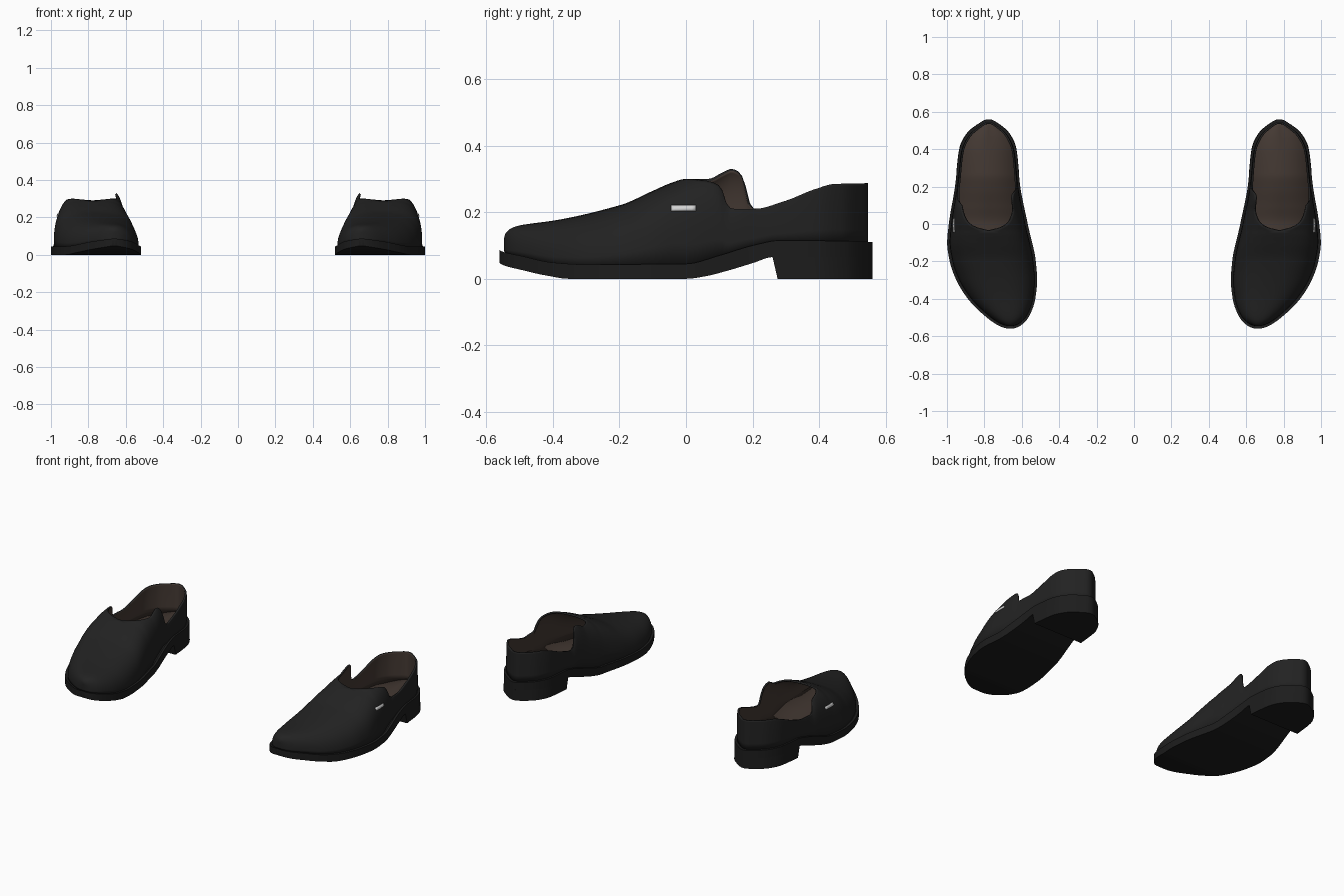
import bpy, bmesh, math

if "Cube" in bpy.data.objects:
    bpy.data.objects.remove(bpy.data.objects["Cube"], do_unlink=True)

LENGTH = 0.56       # half length of the sole
STEPS = 140         # stations from toe to heel
ROWS = 14           # rows from welt to rim


def material(name, rgb, rough=0.6):
    m = bpy.data.materials.new(name)
    m.use_nodes = True
    m.diffuse_color = (*rgb, 1)
    node = m.node_tree.nodes["Principled BSDF"]
    node.inputs["Base Color"].default_value = (*rgb, 1)
    node.inputs["Roughness"].default_value = rough
    return m


black = material("black leather", (0.016, 0.016, 0.016))
sole_black = material("black sole", (0.012, 0.012, 0.012))
brown = material("brown lining", (0.058, 0.041, 0.033))
silver = material("silver", (0.65, 0.65, 0.65))


def angle(y):
    return math.acos(max(-1, min(1, -y / LENGTH)))


def curve(*table):
    """Smooth monotone curve through (y, value) pairs, read by station angle."""
    ts = [angle(y) for y, v in table]
    vs = [v for y, v in table]
    last = len(ts) - 1
    d = [(vs[i + 1] - vs[i]) / (ts[i + 1] - ts[i]) for i in range(last)]
    inner = [2 * a * b / (a + b) if a * b > 0 else 0 for a, b in zip(d, d[1:])]
    m = [d[0]] + inner + [d[-1]]

    def read(t):
        i = 0
        while i < last - 1 and t > ts[i + 1]:
            i += 1
        g = ts[i + 1] - ts[i]
        u = max(0, min(1, (t - ts[i]) / g))
        return (vs[i] * (1 + 2 * u) * (1 - u) ** 2 + m[i] * g * u * (1 - u) ** 2
                + vs[i + 1] * u * u * (3 - 2 * u) - m[i + 1] * g * u * u * (1 - u))
    return read


# Outline seen from above, inner and outer side of the left shoe
inner_x = curve((-.56, .66), (-.54, .602), (-.5, .565), (-.4, .528), (-.3, .518), (-.2, .525),
                (0, .568), (.2, .608), (.4, .63), (.48, .665), (.54, .73), (.56, .777))
outer_x = curve((-.56, .66), (-.54, .73), (-.5, .787), (-.4, .888), (-.3, .95), (-.2, .985),
                (-.1, .999), (0, .99), (.2, .957), (.4, .933), (.48, .895), (.54, .825), (.56, .777))
# Sole heights
sole_top = curve((-.56, .088), (-.5, .07), (-.4, .049), (-.3, .043), (0, .045),
                 (.1, .07), (.2, .1), (.28, .115), (.56, .11))
sole_low = curve((-.56, .05), (-.5, .028), (-.42, .01), (-.35, 0), (0, 0),
                 (.06, .008), (.12, .023), (.2, .047), (.26, .065), (.56, .065))
# Upper: roundness of the section, rim height and how far the rim closes inward
fullness = curve((-.56, 2.3), (-.3, 2.5), (-.05, 3.3), (.1, 3.5), (.56, 3.5))
crown = [(-.56, .12), (-.55, .143), (-.525, .157), (-.4, .176), (-.2, .222), (-.1, .265), (-.04, .29)]
heel_rim = [(.3, .232), (.4, .27), (.46, .285), (.56, .287)]
vamp_close = [(-.56, 0), (-.034, 0), (-.026, .25), (-.01, .44), (.03, .63)]
RIMS = {
    -1: (curve(*vamp_close, (.08, .74), (.15, .78), (.2, .94), (.25, .97), (.56, .97)),
         curve(*crown, (0, .3), (.07, .3), (.11, .318), (.14, .33), (.165, .32),
               (.182, .285), (.195, .23), (.212, .21), *heel_rim)),
    1: (curve(*vamp_close, (.08, .75), (.11, .8), (.135, .92), (.2, .97), (.56, .97)),
        curve(*crown, (0, .3), (.06, .295), (.1, .282), (.115, .26), (.13, .215),
              (.15, .21), (.21, .21), *heel_rim)),
}


def plan(t, scale_x=1.0, scale_y=1.0):
    """Station y, centre x and half width."""
    a, b = inner_x(t), outer_x(t)
    return -LENGTH * scale_y * math.cos(t), (a + b) / 2, (b - a) / 2 * scale_x


def section(t, side):
    """Superellipse wall section of the upper, cut at the rim."""
    y, cx, half = plan(t, .94, .975)
    n, base = fullness(t), sole_top(t) - .005
    close, rim = (f(t) for f in RIMS[side])
    height = (rim - base) / (1 - close ** n) ** (1 / n)
    return y, cx, half, n, base, height, math.acos(close ** (n / 2))


def grid(bm, rows, closed=False):
    vs = [[bm.verts.new(p) for p in row] for row in rows]
    for a, b in zip(vs, vs[1:]):
        count = len(a)
        for j in range(count if closed else count - 1):
            k = (j + 1) % count
            bm.faces.new((a[j], a[k], b[k], b[j]))
    return vs


def finish(bm, name, mats, thickness=0, centre=None, smooth=35):
    bmesh.ops.remove_doubles(bm, verts=bm.verts[:], dist=1e-4)
    bmesh.ops.recalc_face_normals(bm, faces=bm.faces[:])
    if centre:
        facing = sum(f.calc_area() * sum(f.normal[i] * (f.calc_center_median()[i] - centre[i])
                                         for i in range(3)) for f in bm.faces)
        if facing < 0:
            bmesh.ops.reverse_faces(bm, faces=bm.faces[:])
    me = bpy.data.meshes.new(name)
    bm.to_mesh(me)
    bm.free()
    ob = bpy.data.objects.new(name, me)
    bpy.context.collection.objects.link(ob)
    for m in mats:
        me.materials.append(m)
    bpy.ops.object.select_all(action="DESELECT")
    ob.select_set(True)
    bpy.context.view_layer.objects.active = ob
    bpy.ops.object.shade_smooth_by_angle(angle=math.radians(smooth))
    if thickness:
        s = ob.modifiers.new("thickness", "SOLIDIFY")
        s.thickness = thickness
        s.offset = -1
        s.material_offset = len(mats) - 1
    ob.modifiers.new("pair", "MIRROR").use_mirror_merge = False
    return ob


stations = [math.pi * k / STEPS for k in range(STEPS + 1)]

# Leather uppers with brown lining
bm = bmesh.new()
for side in (-1, 1):
    rows = []
    for t in stations:
        y, cx, half, n, base, height, end = section(t, side)
        row = []
        for j in range(ROWS + 1):
            a = end * j / ROWS
            row.append((cx + side * half * max(0, math.cos(a)) ** (2 / n), y,
                        base + height * math.sin(a) ** (2 / n)))
        rows.append(row)
    grid(bm, rows)
finish(bm, "shoe_uppers", [black, brown], .01, centre=(.77, 0, .1), smooth=50)

# Insoles
bm = bmesh.new()
rows = []
for t in stations:
    y, cx, half = plan(t, .9, .955)
    rows.append([(cx + half * s, y, sole_top(t) + .012) for s in (-1, 0, 1)])
grid(bm, rows)
finish(bm, "insoles", [brown], .01, centre=(.77, 0, 0))

# Curved soles
bm = bmesh.new()
rows = []
for t in stations:
    y, cx, half = plan(t)
    lo, hi = sole_low(t), sole_top(t)
    rows.append([(cx - half, y, lo), (cx - half, y, hi), (cx + half, y, hi), (cx + half, y, lo)])
grid(bm, rows, closed=True)
finish(bm, "soles", [sole_black])

# Heel blocks with a slanted front
bm = bmesh.new()
rows = []
start = angle(.26)
for k in range(41):
    t = start + (math.pi - start) * k / 40
    y, cx, half = plan(t)
    low_y, hi = (.275 + (y - .26) * .95), sole_low(t)
    rows.append([(cx - half, low_y, 0), (cx - half, y, hi), (cx + half, y, hi), (cx + half, low_y, 0)])
vs = grid(bm, rows, closed=True)
bm.faces.new(vs[0])
finish(bm, "heels", [sole_black])

# Small metal plates on the outer sides
bm = bmesh.new()
rows = []
for i in range(7):
    t = angle((-.045 + .075 * i / 6) / .975)
    y, cx, half, n, base, height, end = section(t, 1)
    rows.append([(cx + half * (1 - ((z - base) / height) ** n) ** (1 / n) + .005, y, z)
                 for z in (.205, .213, .221)])
grid(bm, rows)
finish(bm, "side_plates", [silver], .008, centre=(.77, 0, .2))
